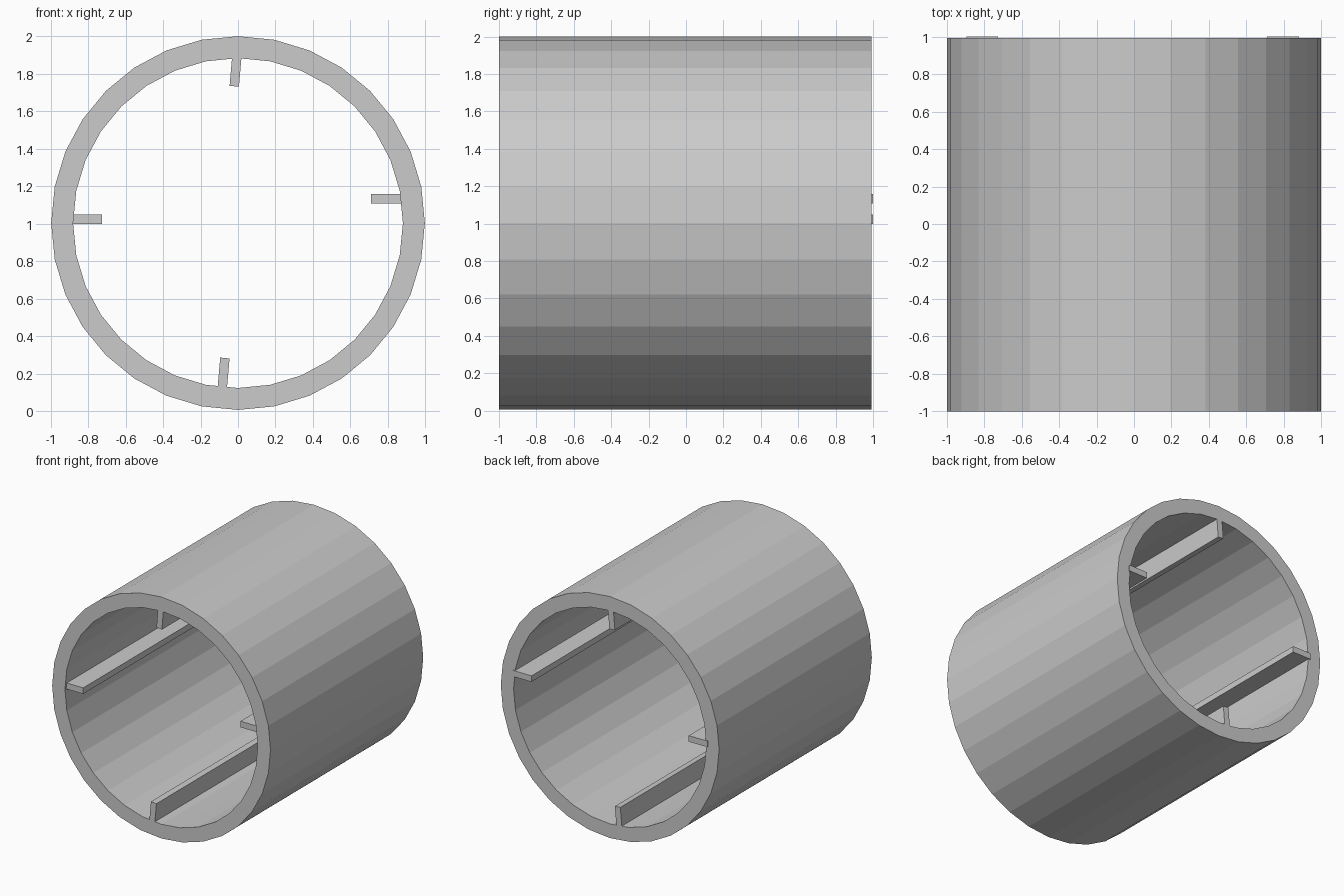
import bpy, bmesh
from math import sin, cos, pi, radians

if "Cube" in bpy.data.objects:
    bpy.data.objects.remove(bpy.data.objects["Cube"])

SIDES, R_OUT, R_IN, CZ = 32, 0.997, 0.88, 1.003
Y_FRONT, Y_BACK = -1.0, 0.992


def make_object(name, bm):
    bmesh.ops.recalc_face_normals(bm, faces=bm.faces)
    mesh = bpy.data.meshes.new(name)
    bm.to_mesh(mesh)
    bm.free()
    obj = bpy.data.objects.new(name, mesh)
    bpy.context.collection.objects.link(obj)
    return obj


# Open tube: a rectangular wall section swept round the y axis
bm = bmesh.new()
section = [(R_OUT, Y_FRONT), (R_OUT, Y_BACK), (R_IN, Y_BACK), (R_IN, Y_FRONT)]
rings = []
for i in range(SIDES):
    a = 2 * pi * i / SIDES
    rings.append([bm.verts.new((r * cos(a), y, CZ + r * sin(a))) for r, y in section])
for i in range(SIDES):
    p, q = rings[i], rings[(i + 1) % SIDES]
    for k in range(4):
        n = (k + 1) % 4
        bm.faces.new((p[k], p[n], q[n], q[k]))
make_object("tube", bm)


def rib(name, tip, angle, y0, y1, length=0.17, thick=0.05):
    """Bar running along y; its section grows from the tip centre towards angle."""
    a = radians(angle)
    d, n = (cos(a), sin(a)), (-sin(a), cos(a))
    bm = bmesh.new()
    ends = []
    for y in (y0, y1):
        ends.append([bm.verts.new((tip[0] + d[0] * u + n[0] * v, y, tip[1] + d[1] * u + n[1] * v))
                     for u, v in ((0, -thick / 2), (length, -thick / 2),
                                  (length, thick / 2), (0, thick / 2))])
    bm.faces.new(ends[0])
    bm.faces.new(ends[1])
    for k in range(4):
        m = (k + 1) % 4
        bm.faces.new((ends[0][k], ends[0][m], ends[1][m], ends[1][k]))
    make_object(name, bm)


# Inner ribs: the side pair sits slightly further back
rib("top_rib", (-0.02, 1.733), 85, Y_FRONT, Y_BACK)
rib("bottom_rib", (-0.07, 0.283), 265, Y_FRONT, Y_BACK)
rib("right_rib", (0.711, 1.133), 0, -0.984, 1.0)
rib("left_rib", (-0.725, 1.024), 180, -0.984, 1.0)
